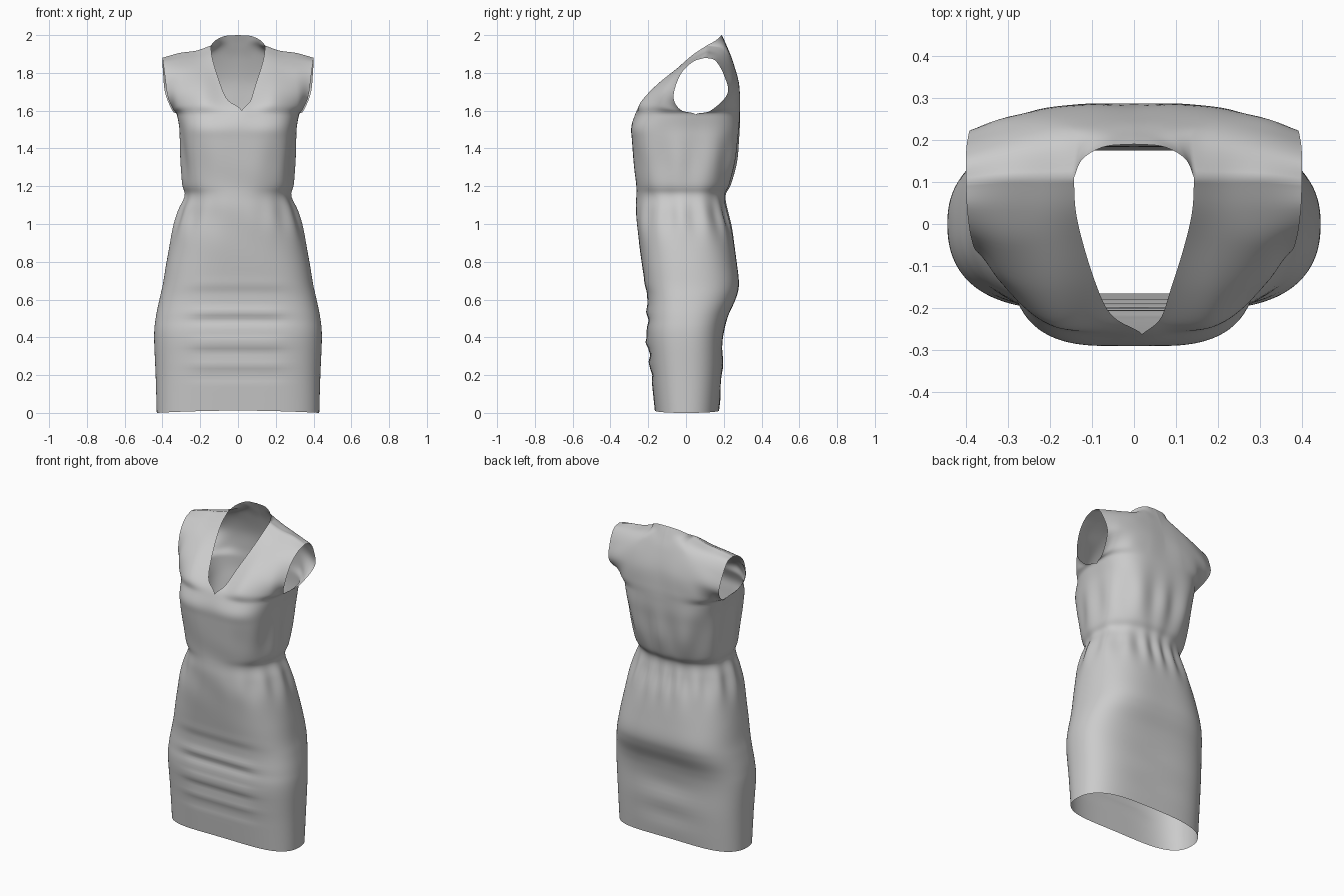
import bpy, bmesh, math
from mathutils import Vector

NF, NECK = 36, 24            # columns: half front / extra back-neck columns
NB = NF + NECK


def span(pts, n):
    """n+1 samples along a Catmull-Rom spline through pts (any dimension)."""
    p = [Vector(q) for q in pts]
    p = [2 * p[0] - p[1]] + p + [2 * p[-1] - p[-2]]
    segs, out = len(pts) - 1, []
    for k in range(n + 1):
        i = min(int(k * segs / n), segs - 1)
        t = k * segs / n - i
        a, b, c, d = p[i:i + 4]
        out.append(0.5 * (2 * b + (c - a) * t + (2 * a - 5 * b + 4 * c - d) * t * t
                          + (3 * b - a - 3 * c + d) * t ** 3))
    return out


# tube from hem to underarm: z, half width, front y, back y, side-seam y, x power, y power
PROFILE = [
    (0.00, .430, -.165, .175, .00, 4.0, 2.3), (0.20, .436, -.185, .190, .00, 4.0, 2.3),
    (0.40, .444, -.207, .197, .00, 4.0, 2.3), (0.50, .436, -.205, .218, .00, 3.9, 2.3),
    (0.60, .416, -.205, .262, .00, 3.7, 2.3), (0.68, .398, -.217, .280, .00, 3.5, 2.3),
    (0.80, .378, -.235, .268, .00, 3.1, 2.3), (0.95, .348, -.255, .245, .00, 2.7, 2.2),
    (1.07, .312, -.262, .216, .00, 2.4, 2.2), (1.15, .281, -.263, .207, .01, 2.4, 2.2),
    (1.21, .294, -.266, .235, .01, 2.6, 2.3), (1.32, .300, -.276, .262, .02, 3.1, 2.4),
    (1.44, .306, -.286, .276, .03, 3.7, 2.6), (1.51, .311, -.289, .283, .04, 4.0, 2.6),
    (1.58, .324, -.262, .286, .05, 3.7, 2.5)]

# upper front rows, neckline -> armhole
FRONT = [
    [(.058, -.22, 1.645), (.19, -.238, 1.64), (.315, -.14, 1.625), (.342, -.03, 1.605)],
    [(.092, -.14, 1.735), (.20, -.160, 1.73), (.315, -.125, 1.705), (.372, -.066, 1.675)],
    [(.123, -.04, 1.830), (.21, -.050, 1.82), (.305, -.05, 1.805), (.388, -.03, 1.79)],
    [(.139, .035, 1.895), (.22, .03, 1.875), (.31, .03, 1.865), (.397, .035, 1.857)]]
SHOULDER = [(.143, .11, 1.945), (.22, .11, 1.918), (.31, .11, 1.905), (.40, .10, 1.88)]

# upper back rows, centre -> armhole
BACK = [
    [(0, .285, 1.65), (.13, .285, 1.645), (.25, .264, 1.635), (.322, .20, 1.62), (.347, .13, 1.60)],
    [(0, .275, 1.76), (.11, .279, 1.75), (.22, .270, 1.74), (.317, .25, 1.72), (.385, .22, 1.69)],
    [(0, .245, 1.87), (.10, .245, 1.865), (.20, .24, 1.85), (.30, .225, 1.82), (.396, .20, 1.79)],
    [(0, .215, 1.945), (.09, .21, 1.94), (.17, .195, 1.915), (.29, .18, 1.885), (.40, .155, 1.865)]]
BACK_NECK = [(0, .19, 2.0), (.07, .184, 1.995), (.122, .155, 1.97), (.143, .11, 1.945)]


def tube_row(q, n, front):
    z, a, f, b, c, px, py = q
    depth = (f if front else b) - c
    row = []
    for k in range(n + 1):
        t = math.pi / 2 * k / n
        s, co = math.sin(t), max(math.cos(t), 0)
        lo, hi = .9, 1.5                         # radius where s^px + co^py reaches 1
        for _ in range(24):
            r = (lo + hi) / 2
            if (s * r) ** px + (co * r) ** py < 1:
                lo = r
            else:
                hi = r
        row.append(Vector((a * s * r, c + depth * co * r, z)))
    return row


def panel(front):
    n = NF if front else NB
    rows = [tube_row(q, n, front) for q in span(PROFILE, (len(PROFILE) - 1) * 6)]
    top = span(SHOULDER, NF)
    if not front:
        top = span(BACK_NECK, NECK) + top[1:]
    keys = [rows[-6], rows[-1]] + [span(r, n) for r in (FRONT if front else BACK)] + [top]
    cols = [span([r[k] for r in keys], (len(keys) - 1) * 6) for k in range(n + 1)]
    return rows + [[c[j] for c in cols] for j in range(7, len(cols[0]))]


def bump(v, mid, width):
    return math.exp(-((v - mid) / width) ** 2)


def drape(p):
    """Soft cloth folds, the off-centre V point and the slightly arched hem."""
    x, y, z = p
    ang = math.atan2(abs(x), y)                  # 0 at the back, pi at the front
    gather = max(max(0, math.cos(ang)) ** .5, .8 * math.sin(ang) ** 2)
    d = .030 * bump(z, 1.04, .10) * gather * math.cos(15 * ang + 12 * abs(x) * (1.15 - z))
    d += .026 * bump(z, 1.34, .14) * gather * math.cos(11 * ang)
    facing = min(1, max(0, -y / .1))             # fades to nothing at the sides
    lap = facing / (1 + (abs(x) / .24) ** 8)
    for zc, amp in ((.23, .008), (.34, .011), (.51, .007), (.66, .002)):
        w = z - zc + .03 * x * x                 # horizontal pulls across the lap
        p.y -= amp * lap * (bump(w, .025, .025) - bump(w, -.02, .025))
    p.y += .003 * facing * bump(z, 1.1, .2) * math.sin(22 * (z + .5 * x))
    if y > 0:
        p.y += .005 * min(1, y / .1) * bump(x, 0, .2) * bump(z, .25, .2) * math.sin(z * 30)
    v = facing * bump(x, 0, .07) * bump(z, 1.6, .09)
    p.x += .02 * v
    p.z += .02 * v
    p.x *= 1 + d
    p.y *= 1 + d
    p.z += .012 * max(0, 1 - z / .2) * max(0, 1 - (x / .43) ** 2)
    return p


# dress shell: two panels mirrored and sewn along sides, shoulders and centre
bm = bmesh.new()
for front in (True, False):
    grid = panel(front)
    for s in (-1, 1):
        vs = [[bm.verts.new(drape(Vector((p.x * s, p.y, p.z)))) for p in row] for row in grid]
        for r0, r1 in zip(vs, vs[1:]):
            for k in range(len(r0) - 1):
                bm.faces.new((r0[k], r0[k + 1], r1[k + 1], r1[k]))
bmesh.ops.remove_doubles(bm, verts=bm.verts, dist=.0008)
bmesh.ops.recalc_face_normals(bm, faces=bm.faces)

mesh = bpy.data.meshes.new("dress")
bm.to_mesh(mesh)
bm.free()
dress = bpy.data.objects.new("dress", mesh)
bpy.context.collection.objects.link(dress)
for poly in mesh.polygons:
    poly.use_smooth = True
